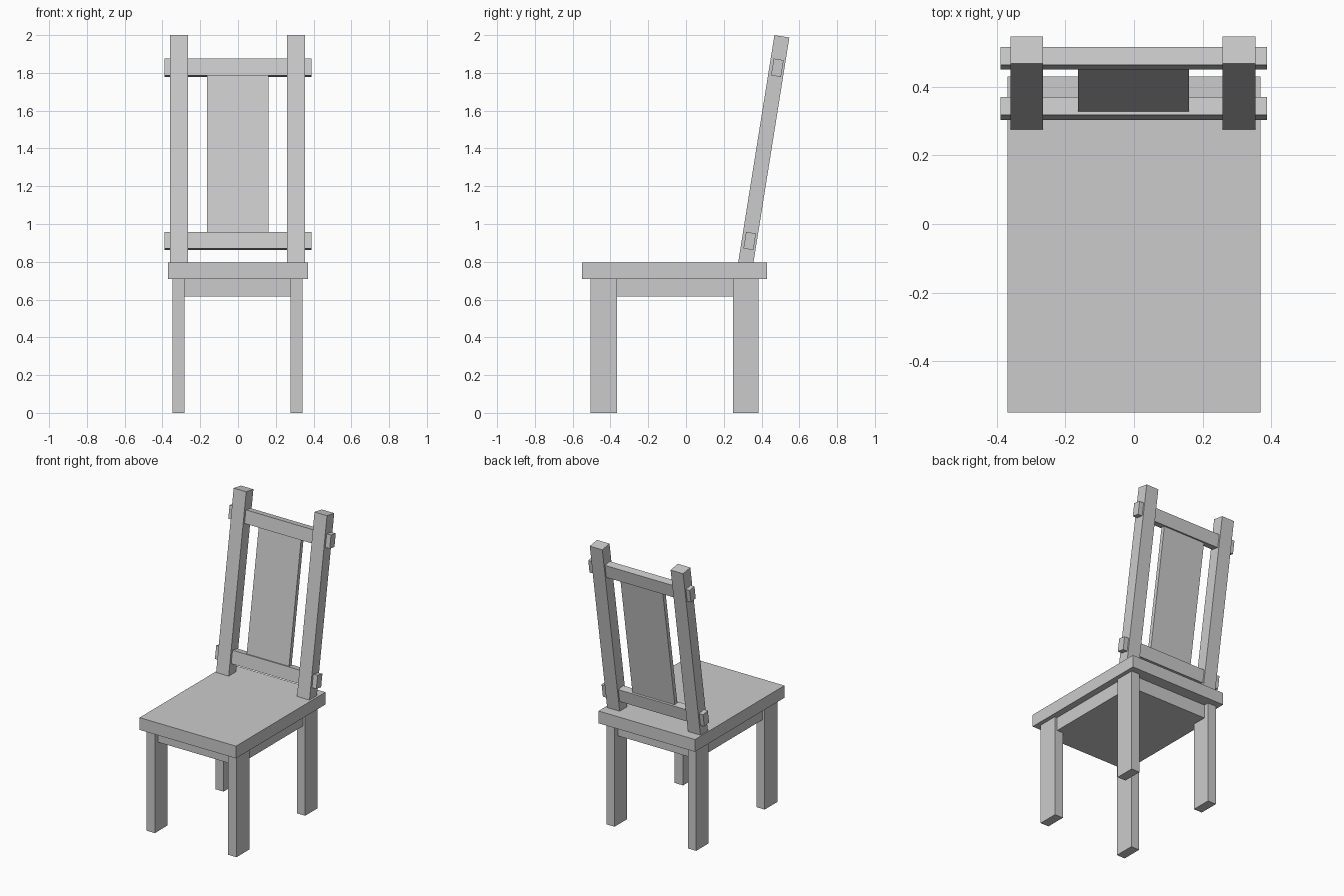
import bpy, bmesh, math
from mathutils import Matrix, Vector

if "Cube" in bpy.data.objects:
    bpy.data.objects.remove(bpy.data.objects["Cube"])

SHIFT = -0.003  # legs and posts sit a hair off centre
TILT = Matrix.Translation((0, 0.276, 0.795)) @ Matrix.Rotation(math.radians(-9.06), 4, 'X')


def box(name, x, y, z, matrix=Matrix.Identity(4)):
    """Box from (min, max) ranges on each axis, optionally placed in the tilted back frame."""
    lo, hi = Vector((x[0], y[0], z[0])), Vector((x[1], y[1], z[1]))
    bm = bmesh.new()
    bmesh.ops.create_cube(bm, size=1, matrix=Matrix.Diagonal((*(hi - lo), 1)))
    mesh = bpy.data.meshes.new(name)
    bm.to_mesh(mesh)
    bm.free()
    obj = bpy.data.objects.new(name, mesh)
    obj.matrix_world = matrix @ Matrix.Translation((lo + hi) / 2)
    bpy.context.collection.objects.link(obj)
    return obj


def side_range(side, inner, outer):
    return sorted((SHIFT + side * inner, SHIFT + side * outer))


# Seat board and the solid apron block under it
box("seat", (-0.37, 0.37), (-0.55, 0.43), (0.71, 0.795))
box("apron", (-0.33, 0.324), (-0.47, 0.35), (0.617, 0.71))

for side, label in ((-1, "left"), (1, "right")):
    # Legs
    for place, y in (("front", (-0.505, -0.365)), ("back", (0.248, 0.385))):
        box(f"{place}_leg_{label}", side_range(side, 0.281, 0.345), y, (0, 0.71))
    # Leaning back posts
    box(f"back_post_{label}", side_range(side, 0.262, 0.358), (0, 0.08), (-0.02, 1.22), TILT)

# Cross rails running through the posts
for name, z in (("lower_rail", (0.079, 0.168)), ("upper_rail", (1.007, 1.097))):
    box(name, (-0.39, 0.388), (0.016, 0.069), z, TILT)

# Back panel held between the rails
box("back_panel", (-0.164, 0.161), (0.027, 0.055), (0.16, 1.015), TILT)
